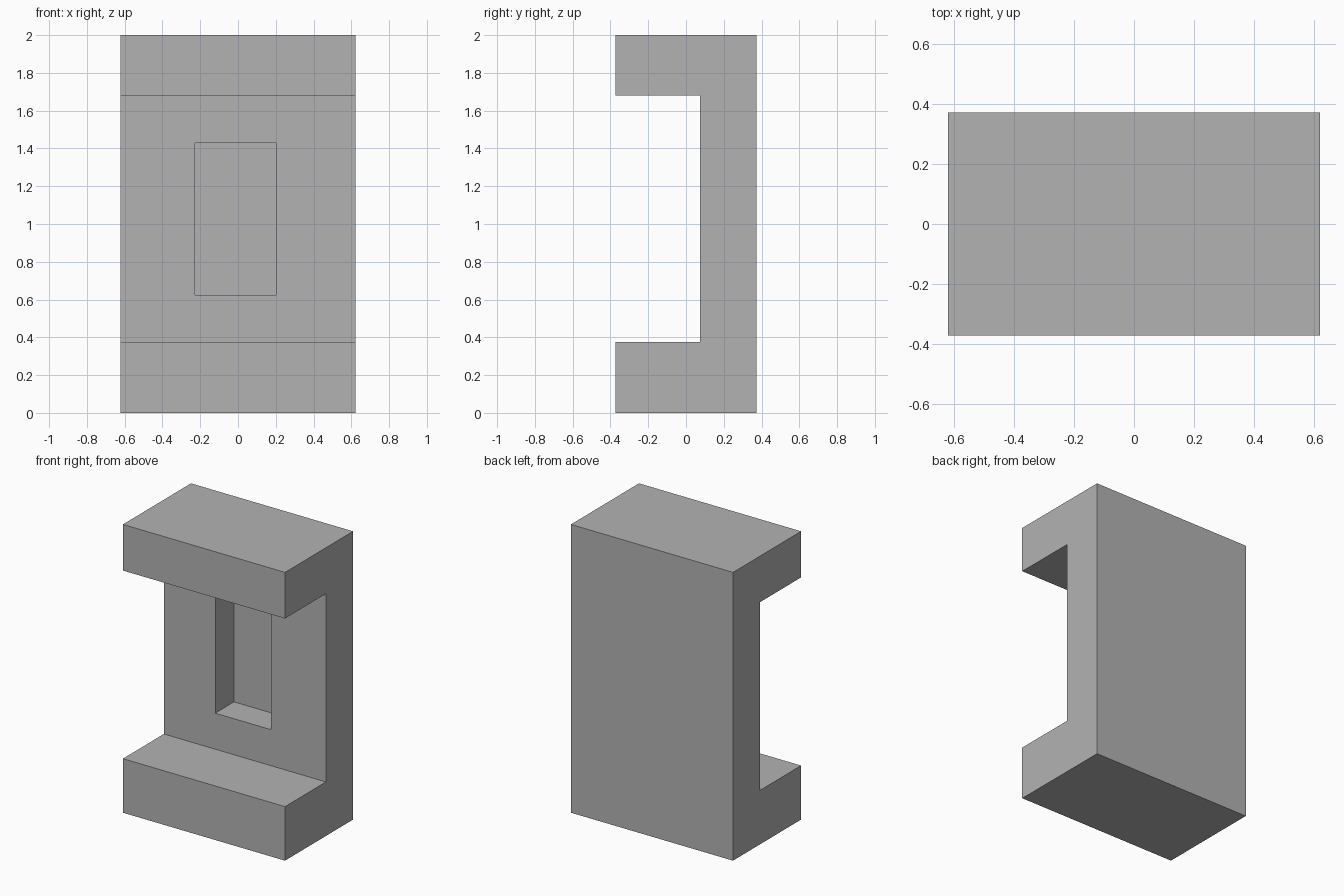
import bpy
import bmesh
from mathutils import Vector

HALF_W, HALF_D, HEIGHT = 0.622, 0.373, 2.0
WALL_Y, BASE_TOP, LINTEL_BOTTOM = 0.075, 0.375, 1.68
POCKET_X, POCKET_Z, POCKET_DEPTH = (-0.227, 0.2), (0.625, 1.43), 0.205

cube = bpy.data.objects.get("Cube")
if cube:
    bpy.data.objects.remove(cube, do_unlink=True)

# Plain grey
grey = bpy.data.materials.new("plain_grey")
grey.use_nodes = True
colour = (0.45, 0.45, 0.45, 1.0)
grey.diffuse_color = colour
for node in grey.node_tree.nodes:
    if node.type == "BSDF_PRINCIPLED":
        node.inputs["Base Color"].default_value = colour

# C-shaped side profile, extruded across the width
profile = [(-HALF_D, 0), (HALF_D, 0), (HALF_D, HEIGHT), (-HALF_D, HEIGHT),
           (-HALF_D, LINTEL_BOTTOM), (WALL_Y, LINTEL_BOTTOM),
           (WALL_Y, BASE_TOP), (-HALF_D, BASE_TOP)]
bm = bmesh.new()
side = bm.faces.new([bm.verts.new((-HALF_W, y, z)) for y, z in profile])
extruded = bmesh.ops.extrude_face_region(bm, geom=[side])["geom"]
bmesh.ops.translate(bm, vec=Vector((2 * HALF_W, 0, 0)),
                    verts=[v for v in extruded if isinstance(v, bmesh.types.BMVert)])
bmesh.ops.recalc_face_normals(bm, faces=bm.faces)

# Rectangular pocket inset into the front of the wall
wall = next(f for f in bm.faces if all(abs(v.co.y - WALL_Y) < 1e-4 for v in f.verts))
bmesh.ops.inset_individual(bm, faces=[wall], thickness=0.1)
middle = (BASE_TOP + LINTEL_BOTTOM) / 2
for v in wall.verts:
    v.co = (POCKET_X[v.co.x > 0], WALL_Y, POCKET_Z[v.co.z > middle])
bmesh.ops.inset_individual(bm, faces=[wall], thickness=0.0)
for v in wall.verts:
    v.co.y = WALL_Y + POCKET_DEPTH
bmesh.ops.recalc_face_normals(bm, faces=bm.faces)

mesh = bpy.data.meshes.new("niche_block")
bm.to_mesh(mesh)
bm.free()
mesh.materials.append(grey)
block = bpy.data.objects.new("niche_block", mesh)
bpy.context.collection.objects.link(block)
